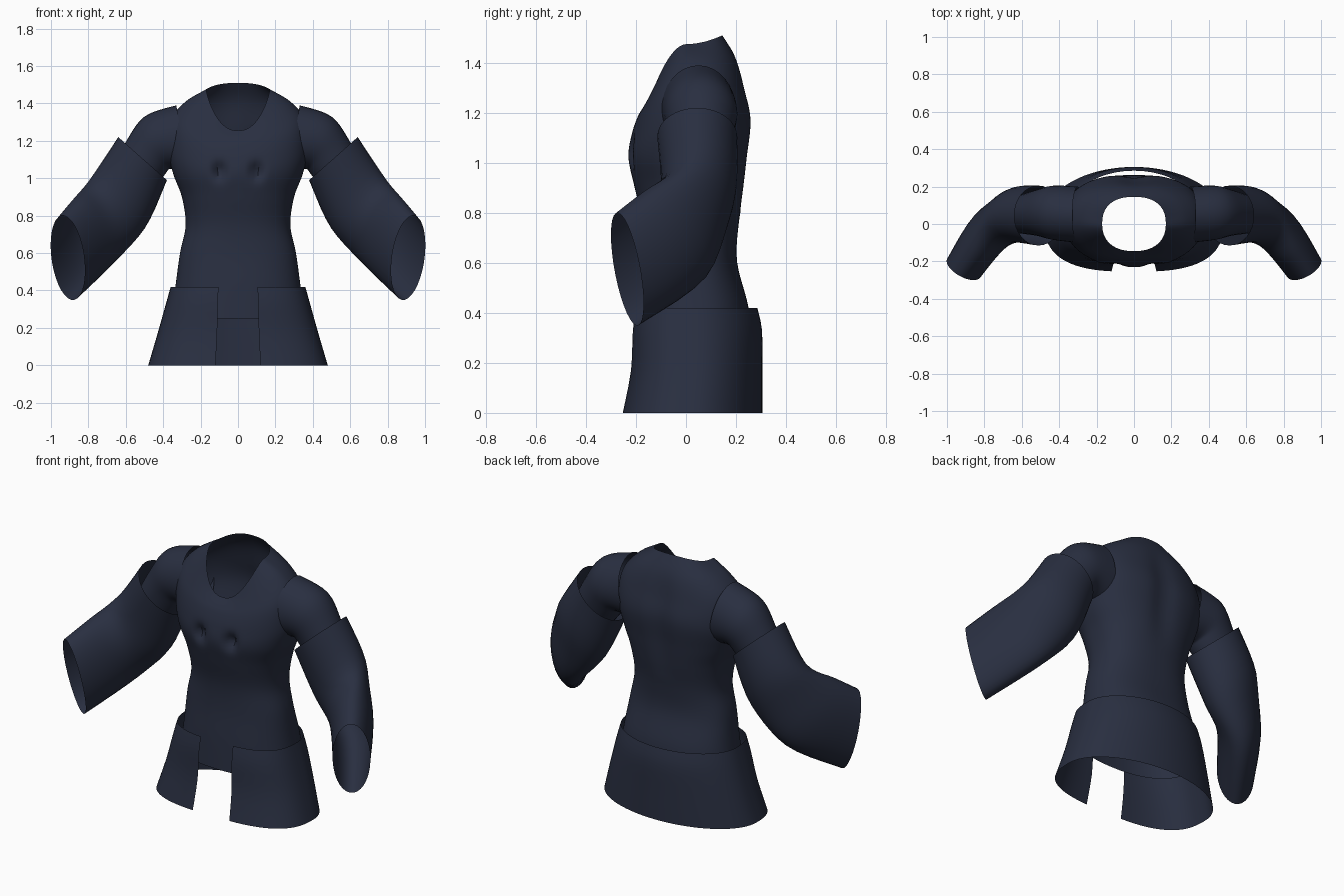
import bpy, math
from mathutils import Vector

if "Cube" in bpy.data.objects:
    bpy.data.objects.remove(bpy.data.objects["Cube"])

cloth = bpy.data.materials.new("navy_cloth")
cloth.diffuse_color = (0.022, 0.028, 0.052, 1)
cloth.use_nodes = True
cloth.node_tree.nodes["Principled BSDF"].inputs["Base Color"].default_value = cloth.diffuse_color


def spline(rows, steps):
    """Catmull-Rom interpolation between rows of numbers."""
    out = []
    for i in range(len(rows) - 1):
        a, b, c, d = (rows[max(0, min(len(rows) - 1, i + k))] for k in (-1, 0, 1, 2))
        for s in range(steps):
            t = s / steps
            out.append([0.5 * (2 * q + (r - p) * t + (2 * p - 5 * q + 4 * r - w) * t * t
                               + (3 * q - p - 3 * r + w) * t ** 3)
                        for p, q, r, w in zip(a, b, c, d)])
    return out + [list(rows[-1])]


def loft(name, rings, closed=True, mirror=False):
    """Skin a list of equal-length rings into an open smooth shell."""
    n = len(rings[0])
    verts = [p for ring in rings for p in ring]
    faces = [(j * n + i, j * n + (i + 1) % n, (j + 1) * n + (i + 1) % n, (j + 1) * n + i)
             for j in range(len(rings) - 1) for i in range(n if closed else n - 1)]
    me = bpy.data.meshes.new(name)
    me.from_pydata(verts, [], faces)
    me.materials.append(cloth)
    ob = bpy.data.objects.new(name, me)
    bpy.context.collection.objects.link(ob)
    if mirror:
        ob.modifiers.new("mirror", 'MIRROR').use_mirror_merge = False
    bpy.ops.object.select_all(action='DESELECT')
    ob.select_set(True)
    bpy.context.view_layer.objects.active = ob
    bpy.ops.object.shade_smooth_by_angle(angle=math.radians(45))
    return ob


def body_point(a, w, yf, yb, zf, zs, zb, nf, nb):
    """Point on a tilted superellipse ring; a = -90 deg is the front."""
    c, s = math.cos(a), math.sin(a)
    n = nf if s < 0 else nb
    x = w * math.copysign(abs(c) ** (2 / n), c)
    mid = (yf + yb) / 2
    y = mid + (yb - yf) / 2 * math.copysign(abs(s) ** (2 / n), s)
    z = zs + ((zf if s < 0 else zb) - zs) * abs(s) ** 1.6
    return Vector((x, y, z))


# Torso: half width, front y, back y, front z, side z, back z
body = [(.36, -.19, .262, .25, .25, .25),
        (.335, -.18, .25, .42, .42, .42),
        (.31, -.165, .205, .60, .60, .60),
        (.28, -.17, .21, .75, .75, .75),
        (.30, -.205, .235, .90, .90, .90),
        (.345, -.23, .25, 1.02, 1.02, 1.02),
        (.375, -.218, .265, 1.11, 1.15, 1.17),
        (.36, -.195, .24, 1.18, 1.31, 1.29),
        (.28, -.172, .205, 1.22, 1.41, 1.41),
        (.17, -.145, .145, 1.255, 1.475, 1.51)]
SEG = 96
rings = []
for row in spline(body, 6):
    ring = [body_point(2 * math.pi * i / SEG, *row, 2.3, 2.4) for i in range(SEG)]
    for p in ring:
        # Gathered chest tucks and the shallow groove along the spine
        if p.y < 0:
            d = ((abs(p.x) - .10) / .03) ** 2 + ((p.z - 1.04) / .045) ** 2
            p.y += .05 * math.exp(-d)
        elif .8 < p.z < 1.45:
            p.y -= .02 * math.exp(-(p.x / .07) ** 2) * math.sin(math.pi * (p.z - .8) / .65)
    rings.append(ring)
loft("torso", rings)


def tube(name, rows, steps, seg):
    """Rows hold a centre and two half axes of an ellipse."""
    rings = []
    for r in spline(rows, steps):
        c, u, v = Vector(r[:3]), Vector(r[3:6]), Vector(r[6:])
        rings.append([c + u * math.cos(2 * math.pi * i / seg) + v * math.sin(2 * math.pi * i / seg)
                      for i in range(seg)])
    loft(name, rings, mirror=True)


# Fitted upper sleeves
tube("upper_sleeve", [(.30, .05, 1.21, .03, 0, .18, 0, .15, 0),
                      (.43, .06, 1.19, .07, 0, .14, 0, .145, 0),
                      (.50, .06, 1.10, .105, 0, .085, 0, .125, 0),
                      (.61, .05, .93, .09, 0, .07, 0, .10, 0)], 5, 32)

# Wide hanging outer sleeves, open at both ends
tube("wide_sleeve", [(.51, .045, 1.105, .13, 0, .115, 0, .16, 0),
                     (.64, .045, .87, .14, -.02, .14, .01, .145, 0),
                     (.78, -.05, .71, .09, -.10, .18, .07, .10, 0),
                     (.91, -.235, .575, .035, -.035, .225, .085, .055, -.02)], 5, 32)

# Skirt with a front opening: body row plus half the opening width
skirt = [(.36, -.20, .285, .42, .42, .42, .105),
         (.385, -.215, .304, .33, .33, .33, .107),
         (.43, -.222, .305, .17, .17, .17, .112),
         (.48, -.255, .305, 0, 0, 0, .12)]
rings = []
for *row, gap in spline(skirt, 3):
    a0 = -math.acos((gap / row[0]) ** 1.4)
    span = math.pi - 2 * a0
    rings.append([body_point(a0 + span * i / 72, *row, 2.8, 2.0) for i in range(73)])
loft("skirt", rings, closed=False)
